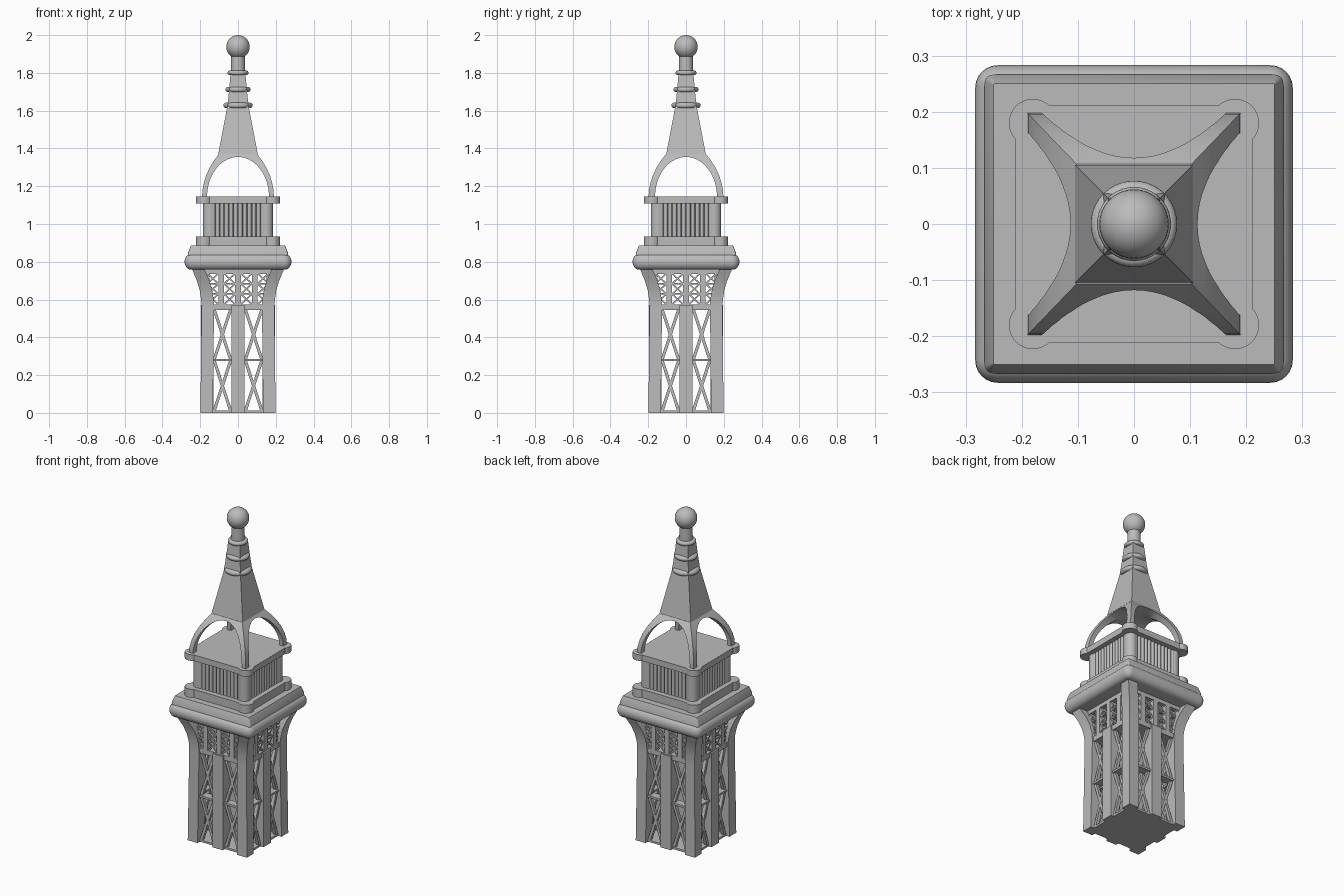
import bpy, bmesh
from math import cos, sin, pi, radians, hypot, atan2
from mathutils import Matrix, Vector

if "Cube" in bpy.data.objects:
    bpy.data.objects.remove(bpy.data.objects["Cube"])

grey = bpy.data.materials.new("stone_grey")
grey.use_nodes = True
grey.diffuse_color = (0.5, 0.5, 0.5, 1)
grey.node_tree.nodes["Principled BSDF"].inputs["Base Color"].default_value = (0.5, 0.5, 0.5, 1)


def finish(name, bm, smooth=True):
    bmesh.ops.recalc_face_normals(bm, faces=bm.faces)
    mesh = bpy.data.meshes.new(name)
    bm.to_mesh(mesh)
    bm.free()
    mesh.materials.append(grey)
    ob = bpy.data.objects.new(name, mesh)
    bpy.context.collection.objects.link(ob)
    if smooth:
        shade(ob)
    return ob


def shade(ob):
    bpy.ops.object.select_all(action='DESELECT')
    ob.select_set(True)
    bpy.context.view_layer.objects.active = ob
    bpy.ops.object.shade_smooth_by_angle(angle=radians(32))


def box(bm, x, y, z):
    """Box from (low, high) pairs."""
    size = [b - a for a, b in (x, y, z)]
    mid = [(a + b) / 2 for a, b in (x, y, z)]
    m = Matrix.Translation(mid) @ Matrix.Diagonal((*size, 1))
    bmesh.ops.create_cube(bm, size=1, matrix=m)


def bar(bm, p, q, width, y, depth):
    """Slanted flat bar between two (x, z) points."""
    dx, dz = q[0] - p[0], q[1] - p[1]
    m = (Matrix.Translation(((p[0] + q[0]) / 2, y, (p[1] + q[1]) / 2))
         @ Matrix.Rotation(-atan2(dz, dx), 4, 'Y')
         @ Matrix.Diagonal((hypot(dx, dz), depth, width, 1)))
    bmesh.ops.create_cube(bm, size=1, matrix=m)


def cross(bm, x0, x1, z0, z1, width, y, depth):
    bar(bm, (x0, z0), (x1, z1), width, y, depth)
    bar(bm, (x0, z1), (x1, z0), width, y, depth)


def four_sides(bm):
    """Repeat one side's geometry around the tower."""
    geom = bm.verts[:] + bm.edges[:] + bm.faces[:]
    for i in range(1, 4):
        new = bmesh.ops.duplicate(bm, geom=geom)["geom"]
        bmesh.ops.rotate(bm, verts=[v for v in new if isinstance(v, bmesh.types.BMVert)],
                         matrix=Matrix.Rotation(i * pi / 2, 3, 'Z'))


def loft(bm, rings):
    loops = [[bm.verts.new(p) for p in ring] for ring in rings]
    for a, b in zip(loops, loops[1:]):
        for i in range(len(a)):
            j = (i + 1) % len(a)
            bm.faces.new((a[i], a[j], b[j], b[i]))
    bm.faces.new(loops[0])
    bm.faces.new(loops[-1])


def ring(c, z, r=0, a0=0, a1=90, n=1):
    """Square outline whose corners are arcs of radius r."""
    pts = []
    for k in range(4):
        turn = Matrix.Rotation(k * pi / 2, 3, 'Z')
        for i in range(n):
            a = radians(a0 + (a1 - a0) * i / max(n - 1, 1))
            pts.append(turn @ Vector((c + r * cos(a), c + r * sin(a), z)))
    return pts


def cylinder(bm, x, y, z0, z1, r, r2=None, seg=16):
    bmesh.ops.create_cone(bm, cap_ends=True, segments=seg, radius1=r, radius2=r2 or r,
                          depth=z1 - z0, matrix=Matrix.Translation((x, y, (z0 + z1) / 2)))


# Corner posts that flare out under the ledge
bm = bmesh.new()
flare = [(0, .166), (.55, .16), (.6, .162), (.65, .17), (.7, .185), (.74, .202), (.77, .213)]
loft(bm, [[p + Vector((c, c, 0)) for p in ring(.033, z)] for z, c in flare])
four_sides(bm)
finish("corner_posts", bm)

# Middle posts, core post and floors
bm = bmesh.new()
box(bm, (-.035, .035), (-.196, -.13), (0, .57))
four_sides(bm)
box(bm, (-.035, .035), (-.035, .035), (0, .57))
finish("middle_posts", bm, False)

bm = bmesh.new()
box(bm, (-.176, .176), (-.176, .176), (0, .012))
box(bm, (-.186, .186), (-.186, .186), (.545, .575))
box(bm, (-.186, .186), (-.186, .186), (.735, .765))
finish("shaft_floors", bm, False)

# Tall cross-braced openings
bm = bmesh.new()
for x in (-.0825, .0825):
    for z0, z1 in ((.01, .278), (.282, .548)):
        cross(bm, x - .044, x + .044, z0, z1, .016, -.165, .02)
    box(bm, (x - .05, x + .05), (-.185, -.135), (.274, .286))
four_sides(bm)
finish("tall_lattice", bm, False)

# Small cross-braced openings below the ledge
bm = bmesh.new()
centres = (-.133, -.0445, .0445, .133)
for x in centres:
    for row in range(3):
        z = .575 + row * .0545
        cross(bm, x - .029, x + .029, z, z + .0535, .008, -.172, .015)
        if row:
            box(bm, (x - .03, x + .03), (-.18, -.165), (z - .004, z + .004))
for x in (-.089, 0, .089):
    box(bm, (x - .0155, x + .0155), (-.186, -.15), (.57, .74))
box(bm, (.162, .186), (-.186, -.162), (.57, .74))
four_sides(bm)
for x in (-.089, 0, .089):
    for y in (-.089, 0, .089):
        box(bm, (x - .0155, x + .0155), (y - .0155, y + .0155), (.57, .74))
finish("small_lattice", bm, False)

# Rounded ledge and its chamfered top
bm = bmesh.new()
loft(bm, [ring(.243, .8 - .042 * cos(pi * i / 12), .004 + .036 * sin(pi * i / 12), n=7)
          for i in range(13)])
finish("ledge", bm)
bm = bmesh.new()
loft(bm, [ring(.252, .83, .014, n=5), ring(.252, .845, .014, n=5), ring(.248, .885, .002, n=5)])
finish("ledge_top", bm)

# Gallery slabs with round corners
for name, z0, z1 in (("gallery_base", .88, .935), ("gallery_roof", 1.108, 1.145)):
    bm = bmesh.new()
    loft(bm, [ring(.18, z, .043, -44.2, 134.2, 15) for z in (z0, z1)])
    finish(name, bm)

# Gallery core, columns and corner posts
bm = bmesh.new()
loft(bm, [ring(.163, .93), ring(.163, 1.11)])
finish("gallery_core", bm, False)
bm = bmesh.new()
for i in range(12):
    cylinder(bm, -.132 + i * .024, -.172, .93, 1.11, .011, seg=12)
cylinder(bm, .15, .15, .93, 1.11, .036, seg=20)
four_sides(bm)
finish("gallery_columns", bm)

# Four-legged crown: curved square dome cut by two crossing arches
bm = bmesh.new()
dome = [(1.143, .195), (1.18, .193), (1.22, .185), (1.26, .172), (1.3, .153),
        (1.335, .131), (1.37, .105)]
loft(bm, [[Vector((p.x * .975, p.y * 1.015, z)) for p in ring(w, z)] for z, w in dome])
crown = finish("crown_legs", bm, False)
for turn in (0, pi / 2):
    bm = bmesh.new()
    arch = [(.164 * cos(pi * i / 28), 1.143 + .212 * sin(pi * i / 28)) for i in range(29)]
    arch = [(.164, 1.1)] + arch + [(-.164, 1.1)]
    loft(bm, [[(x, y, z) for x, z in arch] for y in (-.4, .4)])
    bm.transform(Matrix.Rotation(turn, 4, 'Z'))
    cutter = finish("arch_cutter", bm, False)
    cutter.hide_render = True
    mod = crown.modifiers.new("arch", 'BOOLEAN')
    mod.operation, mod.solver, mod.object = 'DIFFERENCE', 'EXACT', cutter
    bpy.context.view_layer.objects.active = crown
    bpy.ops.object.modifier_apply(modifier=mod.name)
    bpy.data.objects.remove(cutter)
shade(crown)

# Square tapering spire
bm = bmesh.new()
loft(bm, [ring(.105, 1.368), ring(.055, 1.63), ring(.047, 1.71), ring(.039, 1.8)])
finish("spire", bm, False)
bm = bmesh.new()
cylinder(bm, 0, 0, 1.79, 1.9, .038, .036, 32)
finish("spire_neck", bm)

# Rounded collars around the spire
for i, (z, r, t) in enumerate(((1.628, .062, .015), (1.712, .052, .014), (1.8, .044, .012))):
    bm = bmesh.new()
    loft(bm, [[((r + t * sin(pi * j / 10)) * cos(pi * k / 20),
                (r + t * sin(pi * j / 10)) * sin(pi * k / 20),
                z - t * cos(pi * j / 10)) for k in range(40)] for j in range(11)])
    finish(f"collar_{i + 1}", bm)

# Ball finial
bm = bmesh.new()
bmesh.ops.create_uvsphere(bm, u_segments=32, v_segments=16, radius=.062,
                          matrix=Matrix.Translation((0, 0, 1.938)))
finish("ball_finial", bm)
